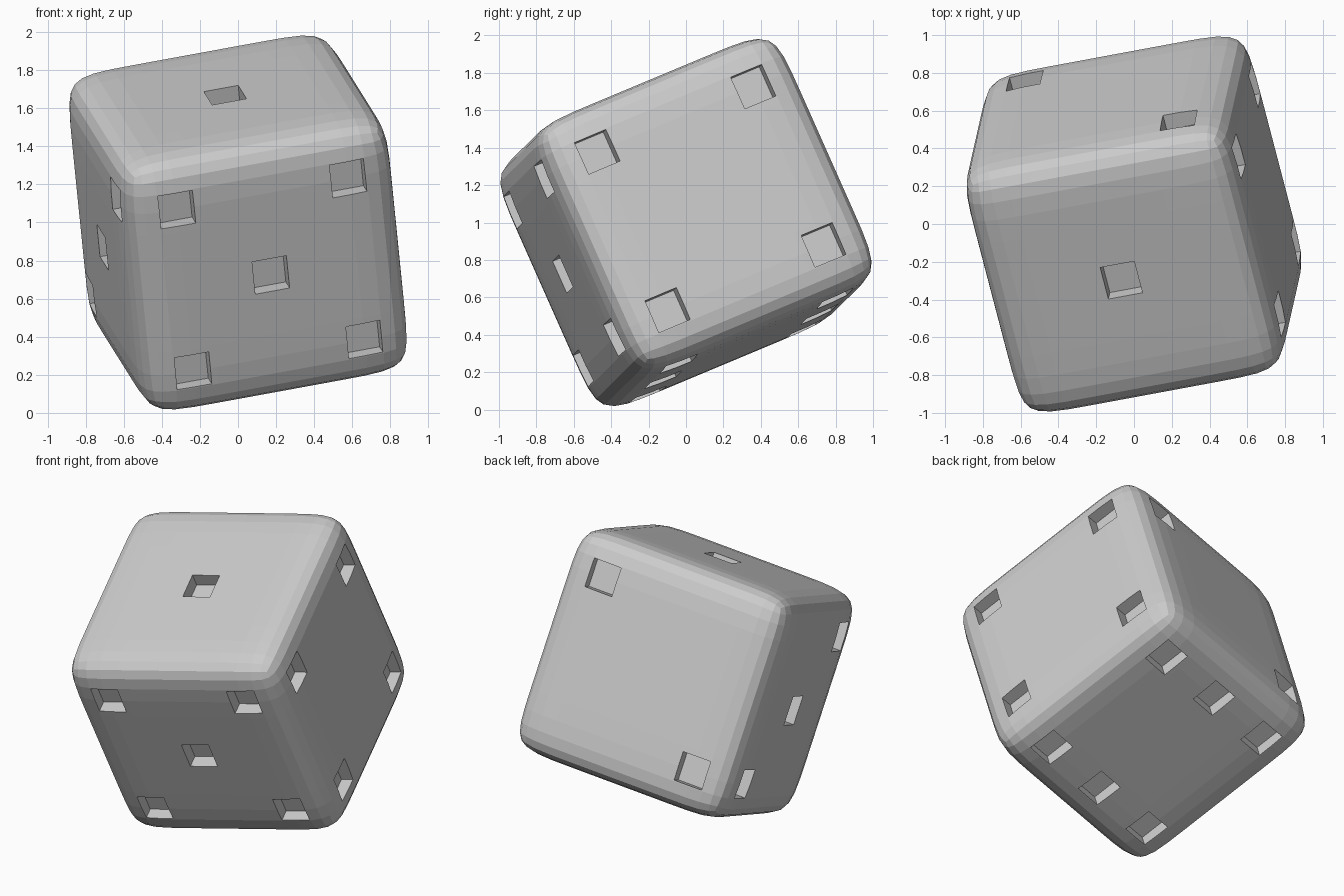
import bpy
import bmesh
from math import radians
from mathutils import Vector, Matrix

old = bpy.data.objects.get("Cube")
if old:
    bpy.data.objects.remove(old, do_unlink=True)

HALF = 0.735      # centre to face
LOOP = 0.43       # support loops that set the edge rounding
PIP = 0.186       # width of a square pip
DEPTH = 0.085     # depth of a pip
STEP = 0.465      # pip distance from the face centre

grey = bpy.data.materials.new("grey")
grey.use_nodes = True
grey.diffuse_color = (0.6, 0.6, 0.6, 1)
grey.node_tree.nodes["Principled BSDF"].inputs["Base Color"].default_value = (0.6, 0.6, 0.6, 1)


def add_object(name, bm):
    """Turn a bmesh into an object tilted like the die."""
    mesh = bpy.data.meshes.new(name)
    bm.to_mesh(mesh)
    bm.free()
    mesh.materials.append(grey)
    obj = bpy.data.objects.new(name, mesh)
    obj.location.z = 1
    obj.rotation_euler = (radians(22.4), radians(-10.2), radians(10.5))
    bpy.context.collection.objects.link(obj)
    return obj


# Die body: cube cage with support loops, rounded by subdivision
bm = bmesh.new()
bmesh.ops.create_cube(bm, size=2 * HALF)
bmesh.ops.subdivide_edges(bm, edges=bm.edges[:], cuts=2, use_grid_fill=True)
for v in bm.verts:
    for i in range(3):
        if abs(v.co[i]) < HALF * 0.9:
            v.co[i] = LOOP if v.co[i] > 0 else -LOOP
body = add_object("die_body", bm)

# Pip layouts: face normal, two face axes, pip positions along them
X, Y, Z = Vector((1, 0, 0)), Vector((0, 1, 0)), Vector((0, 0, 1))
corners = [(a, b) for a in (-1, 1) for b in (-1, 1)]
centre = [(0, 0)]
faces = [
    (Z, X, Y, centre),
    (Y, X, Z, [(1, 1), (-1, -1)]),
    (-X, Y, Z, [(-1, 1), (1, -1)] + centre),
    (X, Y, Z, corners),
    (-Y, X, Z, corners + centre),
    (-Z, X, Y, corners + [(0, -1), (0, 1)]),
]

# Pip cutters: one square block per pip
bm = bmesh.new()
height = 0.2
for normal, u, v, spots in faces:
    size = Vector([height if abs(n) > 0.5 else PIP for n in normal])
    for a, b in spots:
        pos = normal * (HALF - DEPTH + height / 2) + (u * a + v * b) * STEP
        bmesh.ops.create_cube(
            bm, size=1, matrix=Matrix.Translation(pos) @ Matrix.Diagonal(size).to_4x4())
cutter = add_object("pip_cutter", bm)
cutter.hide_render = True
cutter.display_type = 'WIRE'

# Round the body, then cut the pips
rounding = body.modifiers.new("rounding", 'SUBSURF')
rounding.levels = rounding.render_levels = 2
pips = body.modifiers.new("pips", 'BOOLEAN')
pips.operation = 'DIFFERENCE'
pips.solver = 'EXACT'
pips.object = cutter
cutter.hide_set(True)
